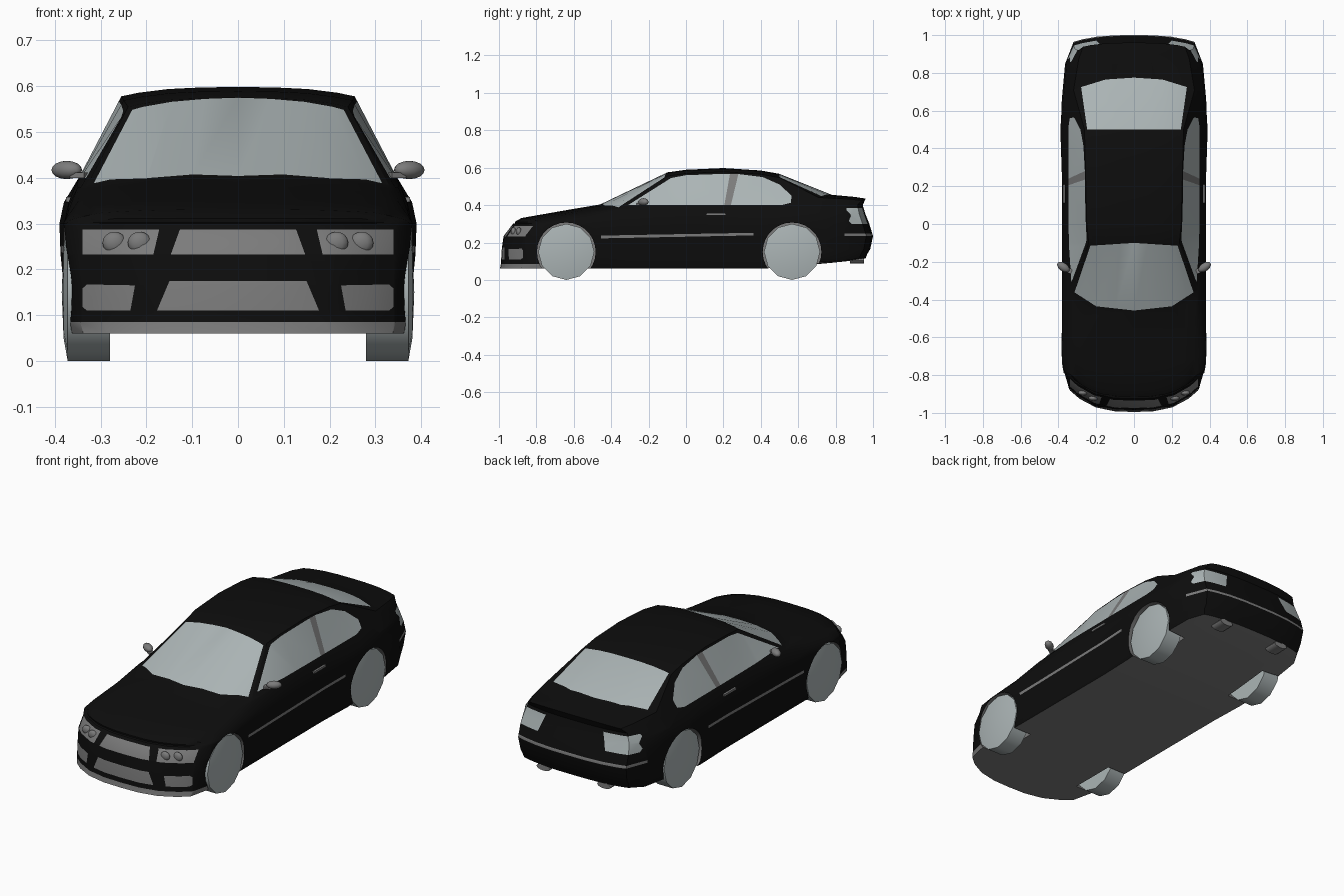
import bpy, bmesh, math
from mathutils import Vector, Matrix

if "Cube" in bpy.data.objects:
    bpy.data.objects.remove(bpy.data.objects["Cube"])


def material(name, color):
    m = bpy.data.materials.new(name)
    m.use_nodes = True
    m.diffuse_color = (*color, 1)
    m.node_tree.nodes["Principled BSDF"].inputs["Base Color"].default_value = (*color, 1)
    return m


BODY, TRIM, GLASS = range(3)
palette = [material("black_paint", (.004, .004, .004)),
           material("grey_trim", (.2, .2, .2)),
           material("pale_glass", (.41, .46, .465))]


def make_object(name, bm, angle=35):
    mesh = bpy.data.meshes.new(name)
    bm.to_mesh(mesh)
    bm.free()
    for m in palette:
        mesh.materials.append(m)
    obj = bpy.data.objects.new(name, mesh)
    bpy.context.collection.objects.link(obj)
    smooth(obj, angle)
    return obj


def smooth(obj, angle):
    bpy.ops.object.select_all(action="DESELECT")
    obj.select_set(True)
    bpy.context.view_layer.objects.active = obj
    bpy.ops.object.shade_smooth_by_angle(angle=math.radians(angle))


def curve(*points):
    """Straight-line interpolation along the length of the car."""
    def value(y):
        for (a, p), (b, q) in zip(points, points[1:]):
            if y <= b:
                return p + (q - p) * max(0, (y - a) / (b - a))
        return points[-1][1]
    return value


# Long curves of the body shell
top = curve((-1, .31), (-.8, .345), (-.6, .38), (-.46, .403), (-.1, .575), (0, .589),
            (.2, .598), (.4, .585), (.5, .567), (.78, .455), (1, .435))
crown = curve((-1, 0), (-.8, .012), (-.46, .02), (.5, .02), (1, .01))
belt = curve((-1, .305), (-.8, .325), (-.6, .35), (-.46, .378), (-.3, .388), (.5, .393), (.78, .41), (1, .4))
floor = curve((.43, .06), (.72, .085), (1, .115))
width = curve((-.995, .35), (-.88, .375), (-.76, .382), (-.46, .38), (.2, .38), (.5, .39),
              (.78, .382), (.9, .365), (1, .32))
belt_width = curve((-1, .31), (-.8, .345), (-.4, .352), (.5, .352), (.8, .338), (1, .295))
roof_width = curve((-1, .27), (-.8, .315), (-.46, .33), (-.1, .24), (0, .25), (.5, .262), (.78, .32), (1, .27))
bow = curve((-.995, .16), (-.88, .12), (-.76, .08), (-.6, .1), (-.46, .16), (-.1, 0),
            (.5, 0), (.78, -.12), (.9, -.06), (1, -.06))
nose_lean = (0, .005, .01, .02, .07, .08, .08, .08)
tail_lean = (-.04, -.03, -.015, 0, -.02, -.04, -.055, -.04)
across = (-1, -.85, -.6, -.3, 0, .3, .6, .85, 1)
stations = (-.995, -.88, -.76, -.6, -.46, -.1, 0, .2, .4, .5, .78, .9, 1)
size = (len(across), len(stations), 8)


def place(i, j, k):
    u, y = across[i], stations[j]
    w, b, f = width(y), belt(y), floor(y)
    edge = top(y) - crown(y)
    half = (w * .965, w * .985, w * .985, w, w, w * .975, belt_width(y), roof_width(y))[k]
    z = (f, f + .025, .165, .235, .3, (.3 + b) / 2, b, edge)[k]
    if k == 7:
        z += crown(y) * (1 - abs(u) ** 3)
    x = u * half
    y += bow(y) * abs(x / .38) ** 3
    if j == 0:
        y += nose_lean[k]
    if j == size[1] - 1:
        y += tail_lean[k]
    return x, y, z


# Body shell: the six sides of a box grid moved onto the curves
bm = bmesh.new()
grid = {}
for axis in range(3):
    a, b = [n for n in range(3) if n != axis]
    for end in (0, size[axis] - 1):
        for p in range(size[a] - 1):
            for q in range(size[b] - 1):
                corners = []
                for dp, dq in ((0, 0), (1, 0), (1, 1), (0, 1)):
                    key = [end] * 3
                    key[a], key[b] = p + dp, q + dq
                    key = tuple(key)
                    if key not in grid:
                        grid[key] = bm.verts.new(place(*key))
                    corners.append(grid[key])
                bm.faces.new(corners)
bmesh.ops.recalc_face_normals(bm, faces=bm.faces[:])
# Underside and front lip
for face in bm.faces:
    c = face.calc_center_median()
    if face.normal.z < -.8 or (c.z < .1 and c.y < -.72):
        face.material_index = TRIM
body = make_object("body", bm)

# Wheel arches
axles = (-.64, .567)
sideways = Matrix.Rotation(math.pi / 2, 4, "Y")
bm = bmesh.new()
for y in axles:
    for side in (-1, 1):
        bmesh.ops.create_cone(bm, cap_ends=True, segments=28, radius1=.157, radius2=.157, depth=.24,
                              matrix=Matrix.Translation((side * .38, y, .15)) @ sideways)
for face in bm.faces:
    face.material_index = TRIM
cutter = make_object("arch_cutter", bm)
cutter.hide_render = True
mod = body.modifiers.new("arches", "BOOLEAN")
mod.operation, mod.solver, mod.object = "DIFFERENCE", "EXACT", cutter
cut_mesh = bpy.data.meshes.new_from_object(body.evaluated_get(bpy.context.evaluated_depsgraph_get()))
body.modifiers.clear()
body.data = cut_mesh
bpy.data.objects.remove(cutter)

bm = bmesh.new()
bm.from_mesh(cut_mesh)


def paint(axis, sign, outline, color, reach):
    """Cut a convex outline into the shell along one axis and colour it."""
    keep = [n for n in range(3) if n != axis]
    way = Vector((0, 0, 0))
    way[axis] = sign
    pts = []
    for pair in outline:
        v = Vector((0, 0, 0))
        v[keep[0]], v[keep[1]] = pair
        pts.append(v)
    middle = sum(pts, Vector()) / len(pts)
    planes = []

    def inside():
        found = []
        for f in bm.faces:
            f.normal_update()
            c = f.calc_center_median()
            if f.normal[axis] * sign < .25 or c[axis] * sign < reach:
                continue
            near = all(max(v.co[n] for v in f.verts) > min(p[n] for p in pts) and
                       min(v.co[n] for v in f.verts) < max(p[n] for p in pts) for n in keep)
            if near and all((c - p).dot(n) > 0 for p, n in planes):
                found.append(f)
        return found

    for a, b in zip(pts, pts[1:] + pts[:1]):
        n = (b - a).cross(way).normalized()
        if n.dot(middle - a) < 0:
            n.negate()
        faces = inside()
        geom = faces + list({e for f in faces for e in f.edges}) + list({v for f in faces for v in f.verts})
        if geom:
            bmesh.ops.bisect_plane(bm, geom=geom, dist=1e-5, plane_co=a, plane_no=n)
        planes.append((a, n))
    for f in inside():
        f.material_index = color


def symmetric(half):
    return half + [(-x, v) for x, v in reversed(half) if x]


# Windscreen and rear window
paint(2, 1, symmetric([(0, -.458), (.2, -.436), (.315, -.362), (.231, -.115), (0, -.1)]), GLASS, .3)
paint(2, 1, symmetric([(0, .5), (.248, .5), (.28, .725), (.15, .765), (0, .775)]), GLASS, .3)
# Grilles
paint(1, -1, symmetric([(.127, .287), (.147, .232)]), TRIM, .7)
paint(1, -1, symmetric([(.15, .174), (.177, .11)]), TRIM, .7)
# Rear bumper strip
paint(1, 1, symmetric([(.4, .234), (.4, .248)]), TRIM, .7)

for s in (-1, 1):
    # Headlamp and fog lamp panels
    paint(1, -1, [(s * .172, .287), (s * .34, .287), (s * .34, .232), (s * .185, .232)], TRIM, .7)
    paint(1, -1, [(s * .225, .165), (s * .33, .167), (s * .34, .158), (s * .34, .118),
                  (s * .33, .11), (s * .235, .11)], TRIM, .7)
    # Tail lamps wrap around the corner
    paint(1, 1, [(s * .17, .385), (s * .34, .385), (s * .34, .3), (s * .2, .3)], GLASS, .7)
    paint(0, s, [(.87, .315), (.9, .385), (.99, .385), (.99, .3), (.885, .3)], GLASS, .2)
    # Side windows and door pillar
    paint(0, s, [(-.31, .4), (-.08, .545), (0, .56), (.2, .567), (.28, .566), (.41, .55), (.5, .51),
                 (.565, .45), (.56, .412), (.51, .4)], GLASS, .2)
    paint(0, s, [(.205, .4), (.24, .4), (.28, .566), (.235, .566)], TRIM, .2)
    # Side and bumper strips
    paint(0, s, [(-.455, .222), (-.455, .237), (.36, .252), (.36, .238)], TRIM, .3)
    paint(0, s, [(.85, .234), (.85, .248), (1, .248), (1, .234)], TRIM, .2)
bm.to_mesh(cut_mesh)
bm.free()
smooth(body, 35)


def blob(name, centre, scale, color, turn=0):
    bm = bmesh.new()
    bmesh.ops.create_uvsphere(bm, u_segments=12, v_segments=8, radius=1)
    bm.transform(Matrix.Translation(centre) @ Matrix.Rotation(turn, 4, "Z") @ Matrix.Diagonal((*scale, 1)))
    for f in bm.faces:
        f.material_index = color
    return make_object(name, bm, 60)


def block(name, centre, scale, color, turn=0):
    bm = bmesh.new()
    bmesh.ops.create_cube(bm, size=1)
    bm.transform(Matrix.Translation(centre) @ Matrix.Rotation(turn, 4, "Z") @ Matrix.Diagonal((*scale, 1)))
    for f in bm.faces:
        f.material_index = color
    return make_object(name, bm)


for s, label in ((1, "left"), (-1, "right")):
    # Wheels: a rim profile spun around the axle
    for y, end in zip(axles, ("front", "rear")):
        bm = bmesh.new()
        rim = [bm.verts.new((s * x, y, .15 - r)) for x, r in
               ((.28, 0), (.28, .15), (.372, .15), (.381, .1), (.385, 0))]
        edges = [bm.edges.new(pair) for pair in zip(rim, rim[1:])]
        bmesh.ops.spin(bm, geom=rim + edges, cent=(0, y, .15), axis=(1, 0, 0), angle=math.tau, steps=12)
        bmesh.ops.remove_doubles(bm, verts=bm.verts[:], dist=.0005)
        bmesh.ops.recalc_face_normals(bm, faces=bm.faces[:])
        for f in bm.faces:
            f.material_index = GLASS
        make_object(f"{end}_{label}_wheel", bm, 40)
    # Headlamp bulbs
    for x in (.215, .27):
        y = -.951 + .16 * (x / .38) ** 3
        blob(f"{label}_headlamp", (s * x, y, .258), (.026, .014, .024), TRIM)
    # Door mirror and its stalk
    blob(f"{label}_mirror", (s * .374, -.228, .417), (.038, .022, .02), TRIM, s * .6)
    block(f"{label}_mirror_stalk", (s * .346, -.245, .405), (.035, .025, .012), TRIM, s * .5)
    # Door handle and exhaust pipe
    block(f"{label}_door_handle", (s * .369, .16, .353), (.014, .1, .011), TRIM)
    bm = bmesh.new()
    bmesh.ops.create_cone(bm, cap_ends=True, segments=12, radius1=1, radius2=1, depth=1)
    bm.transform(Matrix.Translation((s * .18, .915, .103)) @ Matrix.Diagonal((.04, .075, .016, 1))
                 @ Matrix.Rotation(math.pi / 2, 4, "X"))
    for f in bm.faces:
        f.material_index = TRIM
    make_object(f"{label}_exhaust", bm)
